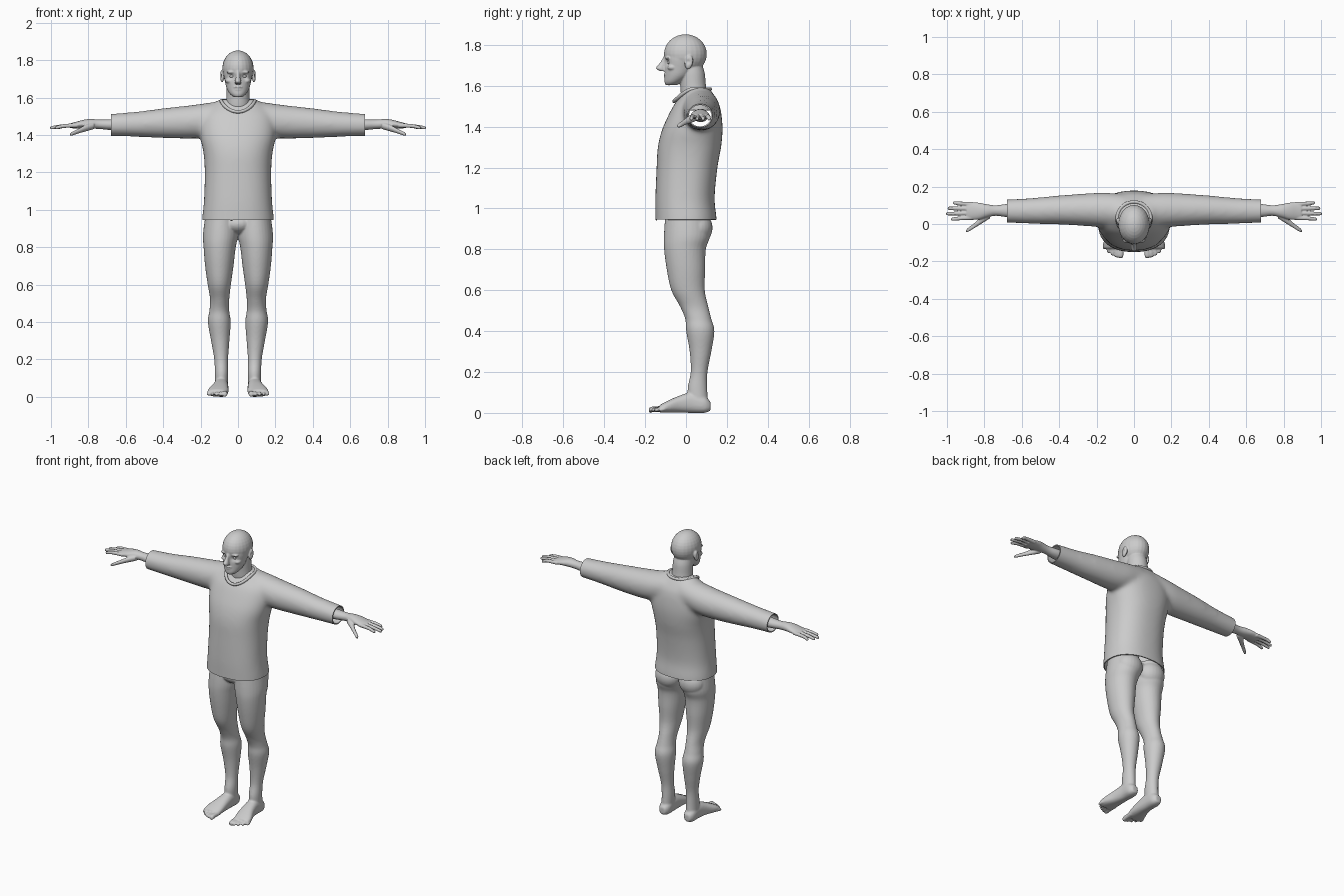
import bpy, bmesh, math
from mathutils import Vector, Matrix

if "Cube" in bpy.data.objects:
    bpy.data.objects.remove(bpy.data.objects["Cube"], do_unlink=True)

grey = bpy.data.materials.new("plain grey")
grey.use_nodes = True
grey.diffuse_color = (0.6, 0.6, 0.6, 1)
grey.node_tree.nodes["Principled BSDF"].inputs["Base Color"].default_value = (0.6, 0.6, 0.6, 1)


def spline(stations, steps=5):
    """Smoothly resample a list of tuples."""
    pts = [Vector(s) for s in stations]
    out = []
    for i in range(len(pts) - 1):
        a, b, c, d = pts[max(i - 1, 0)], pts[i], pts[i + 1], pts[min(i + 2, len(pts) - 1)]
        for k in range(steps):
            t = k / steps
            out.append(b + (c - a) * (t / 2) + (2 * a - 5 * b + 4 * c - d) * (t * t / 2)
                       + (3 * b - a - 3 * c + d) * (t ** 3 / 2))
    return out + [pts[-1]]


def tube(bm, axis, stations, power=2.0, sides=32):
    """Loft of ovals; stations are (x, y, z, radius, radius) across the axis."""
    u, v = {"x": (1, 2), "y": (0, 2), "z": (0, 1)}[axis]
    rings = []
    for s in spline(stations):
        ring = []
        for k in range(sides):
            t = math.tau * k / sides
            c, n = math.cos(t), math.sin(t)
            co = [s[0], s[1], s[2]]
            co[u] += s[3] * math.copysign(abs(c) ** (2 / power), c)
            co[v] += s[4] * math.copysign(abs(n) ** (2 / power), n)
            ring.append(bm.verts.new(co))
        rings.append(ring)
    for p, q in zip(rings, rings[1:]):
        for k in range(sides):
            j = (k + 1) % sides
            bm.faces.new((p[k], p[j], q[j], q[k]))
    bm.faces.new(rings[0][::-1])
    bm.faces.new(rings[-1])


def ball(bm, centre, radii, tilt=0.0):
    m = Matrix.Translation(centre) @ Matrix.Rotation(tilt, 4, "X") @ Matrix.Diagonal((*radii, 1))
    bmesh.ops.create_uvsphere(bm, u_segments=24, v_segments=16, radius=1, matrix=m)


def activate(ob):
    bpy.ops.object.select_all(action="DESELECT")
    ob.select_set(True)
    bpy.context.view_layer.objects.active = ob


def finish(ob):
    activate(ob)
    ob.data.materials.clear()
    ob.data.materials.append(grey)
    bpy.ops.object.shade_smooth_by_angle(angle=math.radians(50))


def build(name, bm, voxel=0, smooth=0):
    """Mirror the parts, fuse them into one skin and soften it."""
    bmesh.ops.recalc_face_normals(bm, faces=bm.faces)
    mesh = bpy.data.meshes.new(name)
    bm.to_mesh(mesh)
    bm.free()
    ob = bpy.data.objects.new(name, mesh)
    bpy.context.collection.objects.link(ob)
    activate(ob)
    mod = ob.modifiers.new("mirror", "MIRROR")
    mod.use_mirror_merge = False
    if voxel:
        mod = ob.modifiers.new("fuse", "REMESH")
        mod.mode = "VOXEL"
        mod.voxel_size = voxel
        mod = ob.modifiers.new("soften", "SMOOTH")
        mod.factor = 0.5
        mod.iterations = smooth
    for m in list(ob.modifiers):
        bpy.ops.object.modifier_apply(modifier=m.name)
    finish(ob)
    return ob


# Shirt: torso and sleeves fused, then cut open at hem and cuffs
bm = bmesh.new()
tube(bm, "z", [(0, y, z, a, b) for z, y, a, b in (
    (.88, 0, .194, .15), (.95, 0, .192, .15), (1.05, -.005, .182, .145), (1.2, .005, .178, .149),
    (1.3, .017, .184, .155), (1.38, .03, .2, .149), (1.45, .043, .203, .132),
    (1.51, .053, .19, .11), (1.55, .058, .15, .083), (1.59, .06, .1, .053))], power=2.3, sides=48)
tube(bm, "x", [(.06, .07, 1.5, .09, .088), (.16, .075, 1.48, .093, .092), (.25, .076, 1.47, .088, .09),
               (.4, .075, 1.463, .078, .08), (.55, .07, 1.457, .069, .067), (.74, .069, 1.452, .06, .057)])
shirt = build("shirt", bm, .01, 22)
bm = bmesh.new()
bm.from_mesh(shirt.data)
for co, no in (((0, 0, .945), (0, 0, -1)), ((.68, 0, 0), (1, 0, 0)), ((-.68, 0, 0), (-1, 0, 0))):
    bmesh.ops.bisect_plane(bm, geom=bm.verts[:] + bm.edges[:] + bm.faces[:],
                           plane_co=co, plane_no=no, clear_outer=True)
bm.to_mesh(shirt.data)
bm.free()
mod = shirt.modifiers.new("cloth", "SOLIDIFY")
mod.thickness = .006
mod.offset = -1
activate(shirt)
bpy.ops.object.modifier_apply(modifier=mod.name)
finish(shirt)

# Collar: rounded band dipping at the front
curve = bpy.data.curves.new("collar", "CURVE")
curve.dimensions = "3D"
curve.bevel_depth = .009
curve.bevel_resolution = 3
line = curve.splines.new("POLY")
line.points.add(47)
line.use_cyclic_u = True
for k, p in enumerate(line.points):
    t = math.tau * k / 48
    dip = max(0, -math.sin(t)) ** 1.5
    p.co = (.09 * math.cos(t), .03 + .088 * math.sin(t), 1.584 - .06 * dip, 1)
collar = bpy.data.objects.new("collar", curve)
bpy.context.collection.objects.link(collar)
activate(collar)
bpy.ops.object.convert(target="MESH")
finish(bpy.context.object)

# Legs, hips, feet and toes
bm = bmesh.new()
tube(bm, "z", [(x, y, z, a, b) for z, x, y, a, b in (
    (.98, .088, .005, .085, .105), (.87, .093, .005, .094, .113), (.8, .098, -.005, .086, .102),
    (.7, .1, 0, .076, .094), (.6, .1, .01, .062, .082), (.52, .098, .04, .051, .069),
    (.46, .1, .06, .053, .064), (.4, .1, .07, .061, .069), (.3, .095, .071, .049, .053),
    (.2, .09, .064, .037, .041), (.12, .088, .056, .036, .048), (.04, .09, .06, .034, .048))])
ball(bm, (0, -.01, .925), (.1, .095, .06))
ball(bm, (.085, .058, .905), (.085, .072, .08))
tube(bm, "y", [(x, y, z, a, b) for y, x, z, a, b in (
    (.12, .09, .033, .02, .022), (.09, .09, .041, .036, .041), (.03, .09, .05, .038, .05),
    (-.03, .095, .043, .044, .042), (-.09, .106, .03, .055, .029), (-.13, .111, .02, .052, .018))], power=2.4)
for i in range(5):
    x, r = .068 + .022 * i, .0105 - .0005 * i + (.004 if i == 0 else 0)
    tip = -.182 + .003 * i * i
    tube(bm, "y", [(x, -.1, .02, r, r), (x + .002, tip + .025, .018, r, r),
                   (x + .003, tip + .006, .014, r, r), (x + .003, tip, .013, r * .6, r * .6)], sides=16)
build("legs", bm, .0055, 5)

# Hands: palm, four fingers and a thumb
bm = bmesh.new()
tube(bm, "x", [(.62, .072, 1.455, .038, .033), (.68, .072, 1.455, .035, .029), (.74, .072, 1.457, .028, .025),
               (.79, .07, 1.46, .036, .026), (.83, .069, 1.458, .045, .022),
               (.87, .069, 1.452, .046, .017), (.895, .07, 1.45, .042, .013)])
for i, tip in enumerate((.978, 1.004, .996, .968)):
    y, end = .034 + .024 * i, .026 + .029 * i
    tube(bm, "x", [(.86, y, 1.451, .012, .012), (.93, (y + end) / 2, 1.448, .0105, .0105),
                   (tip - .008, end, 1.439, .009, .009), (tip, end, 1.437, .005, .005)], sides=16)
tube(bm, "x", [(.77, .05, 1.45, .02, .018), (.81, .025, 1.438, .02, .018), (.85, -.006, 1.422, .014, .013),
               (.888, -.032, 1.406, .011, .01), (.898, -.038, 1.402, .005, .005)])
build("hands", bm, .0038, 3)

# Head: neck, skull, jaw and facial features
bm = bmesh.new()
tube(bm, "z", [(0, .06, 1.48, .075, .07), (0, .042, 1.55, .067, .066), (0, .035, 1.6, .062, .063),
               (0, .03, 1.66, .06, .062), (0, .025, 1.7, .055, .055)])
ball(bm, (0, -.003, 1.755), (.084, .105, .097))
tube(bm, "z", [(0, y, z, a, b) for z, y, a, b in (
    (1.604, -.072, .025, .028), (1.62, -.06, .044, .045), (1.65, -.04, .061, .064),
    (1.69, -.027, .071, .077), (1.73, -.02, .078, .086), (1.77, -.015, .078, .086))])
tube(bm, "z", [(0, -.096, 1.745, .011, .012), (0, -.112, 1.712, .011, .016),
               (0, -.124, 1.686, .017, .024), (0, -.112, 1.672, .015, .014)], sides=16)
ball(bm, (0, -.096, 1.656), (.026, .014, .006))
ball(bm, (0, -.094, 1.643), (.022, .014, .007))
ball(bm, (0, -.084, 1.618), (.024, .021, .016))
ball(bm, (.03, -.087, 1.735), (.032, .017, .009))
ball(bm, (.044, -.066, 1.69), (.024, .026, .016))
ball(bm, (.085, .014, 1.715), (.011, .02, .035), -.2)
head = build("head", bm, .004, 4)
# Press in the eye sockets and ear hollows
for v in head.data.vertices:
    side = math.copysign(1, v.co.x)
    eye = (v.co - Vector((side * .032, -.095, 1.714))).length
    ear = (v.co - Vector((side * .096, .01, 1.718))).length
    v.co.y += .013 * math.exp(-(eye / .016) ** 2)
    v.co.x -= side * .007 * math.exp(-(ear / .011) ** 2)

# Eyes
bm = bmesh.new()
ball(bm, (.032, -.079, 1.714), (.014, .012, .009))
build("eyes", bm)
